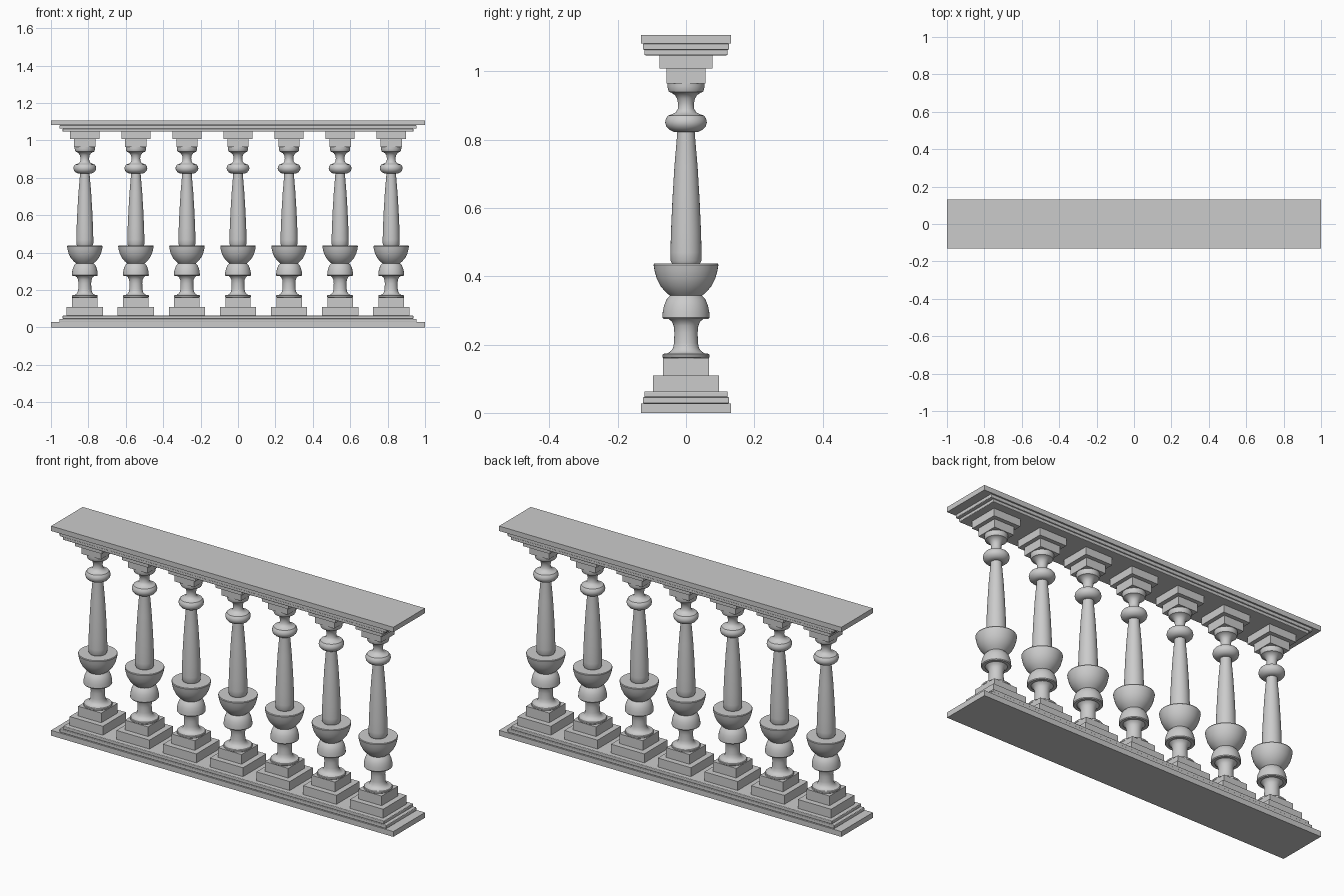
import bpy, bmesh, math

SPACING = 0.273
COUNT = 7


def box(name, hx, hy, z0, z1, x=0.0, bevel=0.0):
    bm = bmesh.new()
    bmesh.ops.create_cube(bm, size=1)
    for v in bm.verts:
        v.co = (v.co.x * 2 * hx, v.co.y * 2 * hy, z0 + (v.co.z + 0.5) * (z1 - z0))
    me = bpy.data.meshes.new(name)
    bm.to_mesh(me)
    bm.free()
    ob = bpy.data.objects.new(name, me)
    ob.location.x = x
    bpy.context.collection.objects.link(ob)
    if bevel:
        m = ob.modifiers.new("soft_edge", 'BEVEL')
        m.width = bevel
        m.segments = 3
    return ob


def lathe(name, profile, steps=48):
    bm = bmesh.new()
    rings = []
    for r, z in profile:
        rings.append([bm.verts.new((r * math.cos(2 * math.pi * i / steps),
                                    r * math.sin(2 * math.pi * i / steps), z))
                      for i in range(steps)])
    for a, b in zip(rings, rings[1:]):
        for i in range(steps):
            j = (i + 1) % steps
            bm.faces.new((a[i], a[j], b[j], b[i]))
    bm.faces.new(rings[0][::-1])
    bm.faces.new(rings[-1])
    me = bpy.data.meshes.new(name)
    bm.to_mesh(me)
    bm.free()
    return me


# Turned baluster outline, radius and height from bottom to top
profile = [
    (0.066, 0.160), (0.069, 0.163), (0.069, 0.170), (0.066, 0.173),
    (0.055, 0.174), (0.045, 0.180), (0.038, 0.190), (0.035, 0.205),
    (0.034, 0.235), (0.036, 0.255), (0.042, 0.268), (0.051, 0.275),
    # lower bulb
    (0.066, 0.275), (0.069, 0.279), (0.068, 0.297), (0.064, 0.315),
    (0.057, 0.332), (0.047, 0.343),
    # bowl
    (0.060, 0.354), (0.075, 0.372), (0.086, 0.394), (0.092, 0.416),
    (0.095, 0.433), (0.093, 0.437),
    # tapered shaft
    (0.041, 0.437), (0.045, 0.445), (0.0455, 0.470), (0.044, 0.530),
    (0.040, 0.620), (0.034, 0.720), (0.026, 0.815), (0.026, 0.823),
    # collar
    (0.037, 0.823), (0.049, 0.829), (0.058, 0.839), (0.061, 0.850),
    (0.059, 0.861), (0.053, 0.870), (0.042, 0.874), (0.030, 0.880),
    # neck and cap disc
    (0.024, 0.890), (0.023, 0.905), (0.026, 0.920), (0.033, 0.931),
    (0.044, 0.938), (0.050, 0.940), (0.053, 0.947), (0.054, 0.956),
    (0.054, 0.966),
]
baluster_mesh = lathe("baluster", profile)

# Balusters with square plinths and capitals
for i in range(COUNT):
    x = (i - (COUNT - 1) / 2) * SPACING
    ob = bpy.data.objects.new(f"baluster_{i + 1}", baluster_mesh)
    ob.location.x = x
    bpy.context.collection.objects.link(ob)
    box("plinth_lower", 0.097, 0.097, 0.060, 0.110, x)
    box("plinth_upper", 0.068, 0.068, 0.110, 0.161, x)
    box("capital_lower", 0.057, 0.057, 0.965, 1.008, x)
    box("capital_upper", 0.078, 0.078, 1.008, 1.050, x)

bpy.ops.object.select_all(action='DESELECT')
first = bpy.data.objects["baluster_1"]
first.select_set(True)
bpy.context.view_layer.objects.active = first
bpy.ops.object.shade_smooth_by_angle(angle=math.radians(35))

# Stepped base rail
box("base_slab", 1.0, 0.132, 0.0, 0.028)
box("base_step_lower", 0.955, 0.126, 0.028, 0.046, bevel=0.003)
box("base_step_upper", 0.938, 0.122, 0.046, 0.063, bevel=0.003)

# Stepped top rail
box("handrail_slab", 1.0, 0.132, 1.081, 1.107)
box("handrail_step_upper", 0.955, 0.126, 1.063, 1.081, bevel=0.003)
box("handrail_step_lower", 0.938, 0.122, 1.047, 1.063, bevel=0.003)
